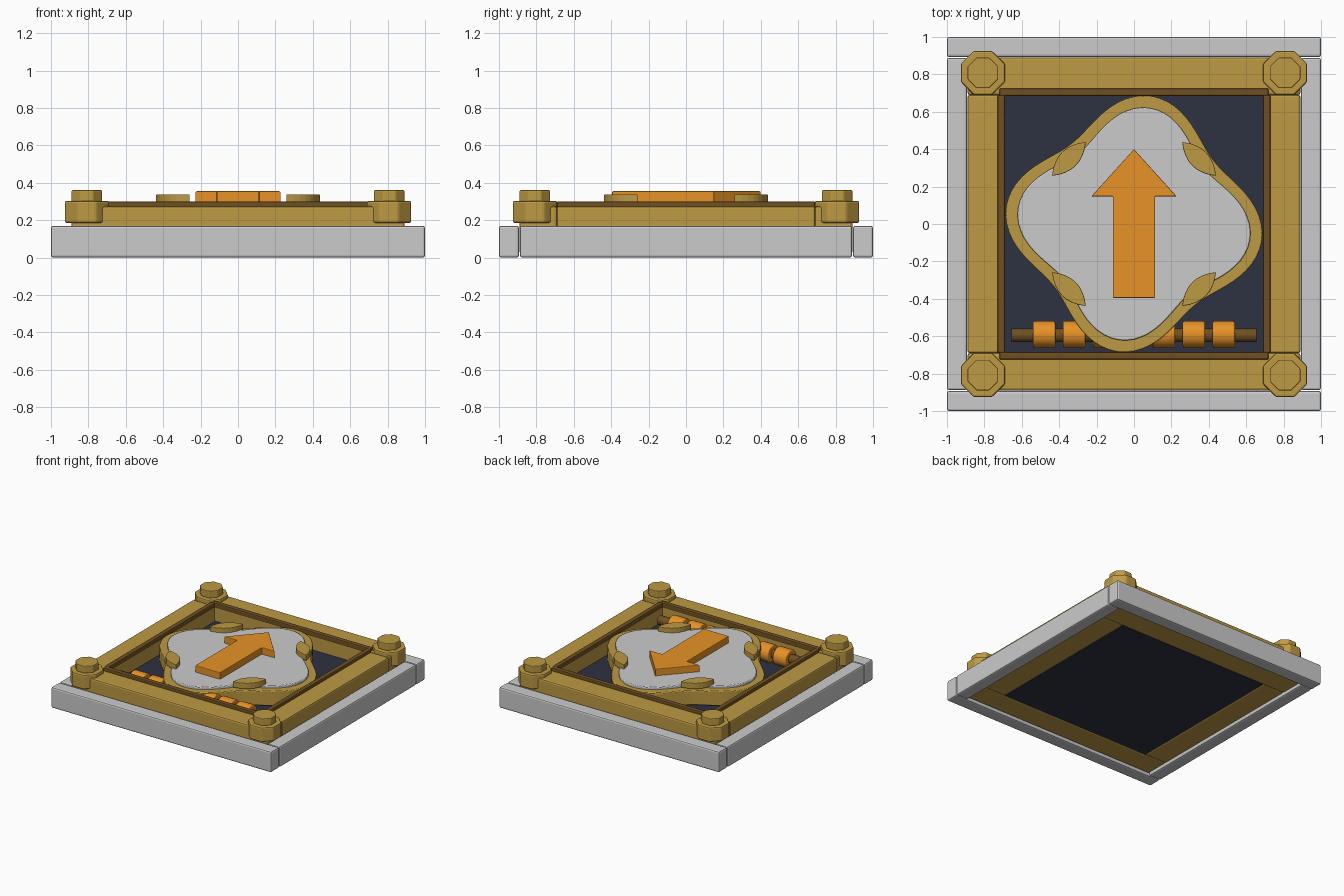
import bpy
from math import cos, sin, pi, radians

if "Cube" in bpy.data.objects:
    bpy.data.objects.remove(bpy.data.objects["Cube"])


def material(name, color):
    m = bpy.data.materials.new(name)
    m.diffuse_color = (*color, 1)
    m.use_nodes = True
    m.node_tree.nodes["Principled BSDF"].inputs["Base Color"].default_value = m.diffuse_color
    return m


GOLD = material("gold", (0.51, 0.32, 0.055))
BROWN = material("dark_bronze", (0.16, 0.08, 0.015))
ORANGE = material("orange", (0.80, 0.29, 0.02))
NAVY = material("navy", (0.027, 0.032, 0.053))


def finish(ob, name, mat, bevel):
    ob.name = name
    if mat:
        ob.data.materials.append(mat)
    if bevel:
        b = ob.modifiers.new("bevel", 'BEVEL')
        b.width = bevel
        b.segments = 2
        b.limit_method = 'ANGLE'
        b.angle_limit = radians(40)
    return ob


def box(name, x0, x1, y0, y1, z0, z1, mat=None, bevel=0.012):
    bpy.ops.mesh.primitive_cube_add(
        size=1, location=((x0 + x1) / 2, (y0 + y1) / 2, (z0 + z1) / 2))
    ob = bpy.context.object
    ob.scale = (x1 - x0, y1 - y0, z1 - z0)
    bpy.ops.object.transform_apply(location=False, rotation=False, scale=True)
    return finish(ob, name, mat, bevel)


def prism(name, pts, z0, z1, mat=None, bevel=0.0, smooth=False):
    n = len(pts)
    verts = [(x, y, z) for z in (z0, z1) for x, y in pts]
    faces = [list(range(n))[::-1], list(range(n, 2 * n))]
    faces += [(i, (i + 1) % n, n + (i + 1) % n, n + i) for i in range(n)]
    me = bpy.data.meshes.new(name)
    me.from_pydata(verts, [], faces)
    ob = bpy.data.objects.new(name, me)
    bpy.context.collection.objects.link(ob)
    if smooth:
        for p in me.polygons[2:]:
            p.use_smooth = True
        me.set_sharp_from_angle(angle=radians(35))
    return finish(ob, name, mat, bevel)


def cylinder_x(name, x, length, y, z, r, mat, bevel=0.0):
    bpy.ops.mesh.primitive_cylinder_add(
        vertices=20, radius=r, depth=length, location=(x, y, z), rotation=(0, pi / 2, 0))
    ob = finish(bpy.context.object, name, mat, bevel)
    bpy.ops.object.shade_smooth_by_angle(angle=radians(35))
    return ob


def octagon(cx, cy, apothem):
    r = apothem / cos(pi / 8)
    return [(cx + r * cos(pi / 8 + i * pi / 4), cy + r * sin(pi / 8 + i * pi / 4))
            for i in range(8)]


def wavy(base, amp, n=96):
    pts = []
    for i in range(n):
        t = 2 * pi * i / n
        r = base + amp * cos(4 * (t - radians(83)))
        pts.append((r * cos(t), r * sin(t)))
    return pts


# recessed floor
box("floor_panel", -0.69, 0.69, -0.69, 0.69, 0.02, 0.15, NAVY, 0)

for s, tag in ((-1, "a"), (1, "b")):
    def span(a, b):
        return sorted((s * a, s * b))
    # stone border
    box(f"border_x_{tag}", -1, 1, *span(0.893, 1), 0, 0.17)
    box(f"border_y_{tag}", *span(0.893, 1), -0.888, 0.888, 0, 0.17)
    # gold frame bars
    box(f"frame_bar_x_{tag}", -0.89, 0.89, *span(0.69, 0.89), 0.02, 0.275, GOLD)
    box(f"frame_bar_y_{tag}", *span(0.69, 0.89), -0.69, 0.69, 0.02, 0.275, GOLD)
    # dark inner lip
    box(f"lip_x_{tag}", -0.72, 0.72, *span(0.685, 0.725), 0.26, 0.30, BROWN, 0.008)
    box(f"lip_y_{tag}", *span(0.69, 0.73), -0.69, 0.69, 0.26, 0.30, BROWN, 0.008)

# corner bolts, leaf ornaments
for sx in (-1, 1):
    for sy in (-1, 1):
        prism("corner_bolt_base", octagon(sx * 0.808, sy * 0.808, 0.118),
              0.185, 0.303, GOLD, 0.01)
        prism("corner_bolt_cap", octagon(sx * 0.808, sy * 0.808, 0.082),
              0.30, 0.36, GOLD, 0.006)
        leaf = []
        for side in (1, -1):
            for i in range(8):
                u = side * (-1 + i / 4)
                w = side * 0.052 * (1 - u * u)
                a, b = u * 0.128 * 0.7071, w * 0.7071
                leaf.append((sx * (0.348 + a - b), sy * (0.348 - a - b)))
        if sx * sy > 0:
            leaf.reverse()
        prism("leaf_ornament", leaf, 0.29, 0.338, GOLD, 0.004)

# wavy medallion
prism("medallion_rim", wavy(0.617, 0.073), 0.16, 0.28, GOLD, 0.006, True)
prism("medallion_plate", wavy(0.553, 0.073), 0.27, 0.30, None, 0.006, True)

# direction arrow
prism("arrow", [(-0.113, -0.395), (0.113, -0.395), (0.113, 0.148), (0.228, 0.148),
                (0, 0.40), (-0.228, 0.148), (-0.113, 0.148)], 0.29, 0.355, ORANGE, 0.005)

# roller shaft with collars
cylinder_x("roller_shaft", 0, 1.31, -0.595, 0.205, 0.037, BROWN)
for k in range(-3, 4):
    cylinder_x("roller_collar", k * 0.16, 0.12, -0.59, 0.205, 0.072, ORANGE, 0.008)
